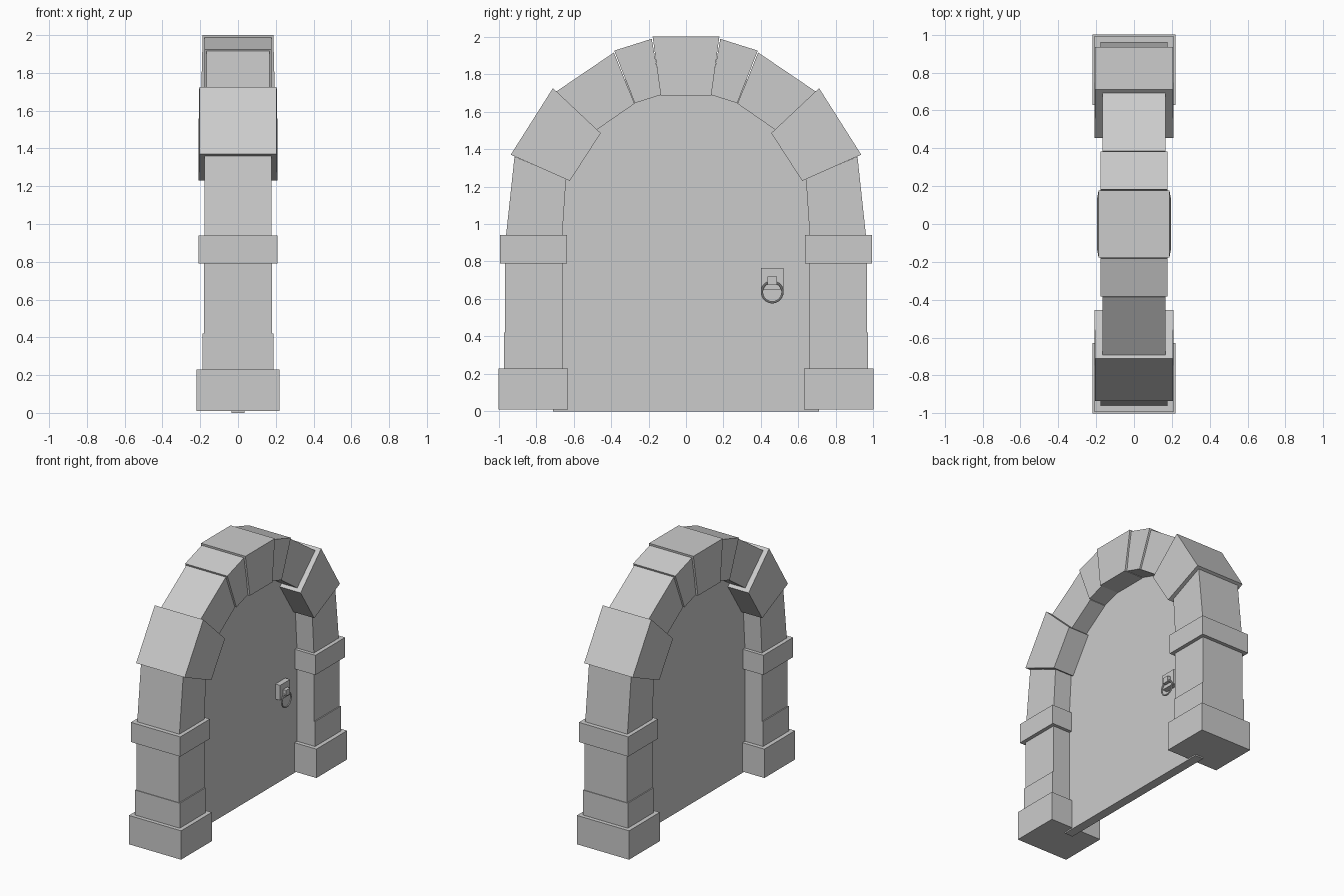
import bpy
import bmesh
import math

cube = bpy.data.objects.get("Cube")
if cube:
    bpy.data.objects.remove(cube, do_unlink=True)

stone_grey = bpy.data.materials.new("stone_grey")
stone_grey.use_nodes = True
GREY = (0.6, 0.6, 0.6, 1)
stone_grey.diffuse_color = GREY
stone_grey.node_tree.nodes["Principled BSDF"].inputs["Base Color"].default_value = GREY


def prism(name, outline, front, back):
    """Extrude a (y, z) outline along x; front and back give x for each corner."""
    bm = bmesh.new()
    a = [bm.verts.new((x, y, z)) for (y, z), x in zip(outline, front)]
    b = [bm.verts.new((x, y, z)) for (y, z), x in zip(outline, back)]
    bm.faces.new(a)
    bm.faces.new(b[::-1])
    n = len(a)
    for i in range(n):
        j = (i + 1) % n
        bm.faces.new((a[j], a[i], b[i], b[j]))
    bmesh.ops.recalc_face_normals(bm, faces=bm.faces)
    mesh = bpy.data.meshes.new(name)
    bm.to_mesh(mesh)
    bm.free()
    mesh.materials.append(stone_grey)
    obj = bpy.data.objects.new(name, mesh)
    bpy.context.collection.objects.link(obj)
    return obj


def stone(name, outline, outer, inner):
    """Wedge stone: two outer corners, then two inner corners."""
    half = (outer, outer, inner, inner)
    return prism(name, outline, half, [-h for h in half])


def block(name, y0, y1, z0, z1, x0, x1):
    outline = ((y0, z0), (y1, z0), (y1, z1), (y0, z1))
    return prism(name, outline, [x1] * 4, [x0] * 4)


# Door panel, its arched edge buried in the stones
half_door = [(0.71, 0), (0.71, 1.2), (0.66, 1.47), (0.52, 1.64), (0.33, 1.77), (0.16, 1.83)]
door = half_door + [(-y, z) for y, z in reversed(half_door)]
prism("door", door, [0.035] * len(door), [-0.035] * len(door))

# Pillar blocks: name, inner y, outer y, bottom, top, half depth
pillar = [
    ("pillar_base", 0.63, 1.0, 0.01, 0.23, 0.22),
    ("pillar_plinth", 0.66, 0.97, 0.23, 0.42, 0.188),
    ("pillar_shaft", 0.66, 0.965, 0.42, 0.79, 0.18),
    ("pillar_band", 0.635, 0.993, 0.79, 0.94, 0.208),
]
# Arch stones: name, corners (outer pair, inner pair), outer and inner half depth
arch = [
    ("springer", ((0.96, 0.94), (0.915, 1.36), (0.64, 1.24), (0.66, 0.94)), 0.178, 0.178),
    ("haunch_stone", ((0.935, 1.37), (0.71, 1.725), (0.455, 1.485), (0.62, 1.23)), 0.205, 0.209),
    ("arch_stone", ((0.695, 1.705), (0.385, 1.915), (0.275, 1.642), (0.48, 1.5)), 0.167, 0.167),
    ("crown_stone", ((0.383, 1.925), (0.183, 1.988), (0.13, 1.69), (0.273, 1.645)), 0.178, 0.178),
]
for side, sign in (("right", -1), ("left", 1)):
    for name, y0, y1, z0, z1, h in pillar:
        block(f"{name}_{side}", sign * y0, sign * y1, z0, z1, -h, h)
    for name, corners, outer, inner in arch:
        stone(f"{name}_{side}", [(sign * y, z) for y, z in corners], outer, inner)

stone("keystone", ((-0.178, 2.0), (0.178, 2.0), (0.135, 1.685), (-0.135, 1.685)), 0.187, 0.195)

# Door knocker: plate, holder and hanging ring
block("knocker_plate", 0.4, 0.52, 0.65, 0.765, 0.03, 0.075)
block("knocker_holder", 0.435, 0.485, 0.675, 0.72, 0.07, 0.1)
bpy.ops.mesh.primitive_torus_add(
    major_radius=0.055, minor_radius=0.006, major_segments=24, minor_segments=8,
    location=(0.086, 0.46, 0.637), rotation=(0, math.pi / 2, 0))
ring = bpy.context.object
ring.name = "knocker_ring"
ring.data.materials.append(stone_grey)
bpy.ops.object.shade_smooth_by_angle()
